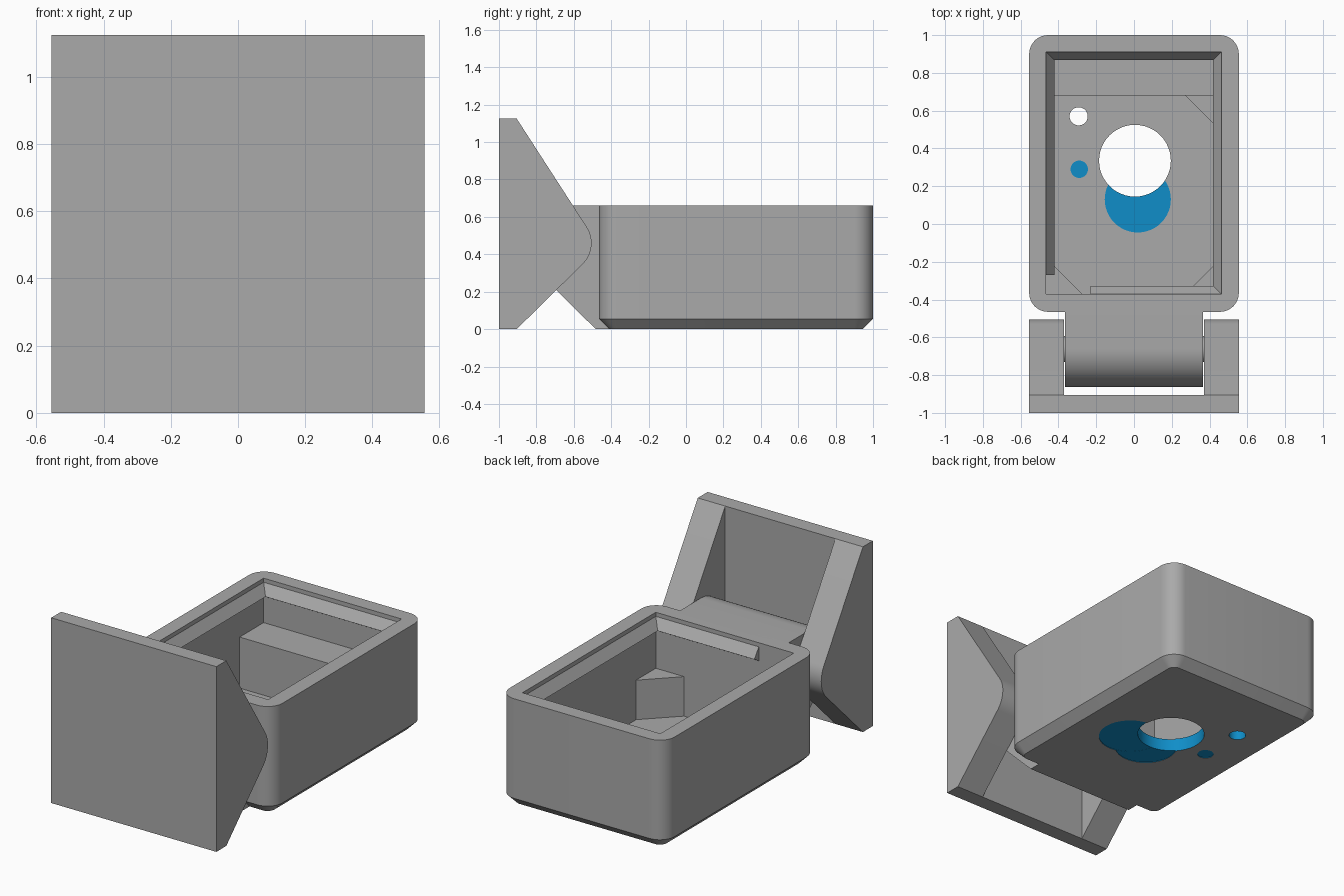
import bpy, bmesh, math
from mathutils import Vector

if "Cube" in bpy.data.objects:
    bpy.data.objects.remove(bpy.data.objects["Cube"])


def material(name, rgb):
    m = bpy.data.materials.new(name)
    m.diffuse_color = (*rgb, 1)
    m.use_nodes = True
    m.node_tree.nodes["Principled BSDF"].inputs["Base Color"].default_value = m.diffuse_color
    return m


GREY = material("grey plastic", (0.40, 0.40, 0.40))
BLUE = material("blue cut", (0.005, 0.27, 0.58))


def loft(name, rings, mat=GREY):
    """Closed solid through a list of equally long point rings."""
    bm = bmesh.new()
    vs = [[bm.verts.new(p) for p in r] for r in rings]
    n = len(vs[0])
    for a, b in zip(vs, vs[1:]):
        for i in range(n):
            j = (i + 1) % n
            bm.faces.new((a[i], a[j], b[j], b[i]))
    bm.faces.new(vs[0][::-1])
    bm.faces.new(vs[-1])
    bmesh.ops.recalc_face_normals(bm, faces=bm.faces)
    me = bpy.data.meshes.new(name)
    bm.to_mesh(me)
    bm.free()
    me.materials.append(mat)
    ob = bpy.data.objects.new(name, me)
    bpy.context.collection.objects.link(ob)
    return ob


def slab_x(name, yz, x0, x1):
    return loft(name, [[(x, y, z) for y, z in yz] for x in (x0, x1)])


def slab_z(name, xy, z0, z1, mat=GREY):
    return loft(name, [[(x, y, z) for x, y in xy] for z in (z0, z1)], mat)


def rect(x0, x1, y0, y1):
    return [(x0, y0), (x1, y0), (x1, y1), (x0, y1)]


def arc(cx, cy, r, a0, a1, n):
    return [(cx + r * math.cos(math.radians(a0 + (a1 - a0) * i / n)),
             cy + r * math.sin(math.radians(a0 + (a1 - a0) * i / n))) for i in range(n + 1)]


def circle(cx, cy, r, n=48):
    return arc(cx, cy, r, 0, 360, n)[:-1]


def rounded(inset):
    """Outline of the box, moved inwards by inset."""
    pts = []
    r = 0.1 - inset
    for k, (cx, cy) in enumerate([(0.455, 0.9), (-0.455, 0.9), (-0.455, -0.365), (0.455, -0.365)]):
        pts += arc(cx, cy, r, 90 * k, 90 * k + 90, 10)
    return pts


def smooth(ob):
    bpy.ops.object.select_all(action='DESELECT')
    ob.select_set(True)
    bpy.context.view_layer.objects.active = ob
    bpy.ops.object.shade_smooth_by_angle(angle=math.radians(30))


def cut(ob, cutter):
    mod = ob.modifiers.new("cut", 'BOOLEAN')
    mod.operation = 'DIFFERENCE'
    mod.solver = 'EXACT'
    mod.material_mode = 'TRANSFER'
    mod.object = cutter
    bpy.context.view_layer.objects.active = ob
    bpy.ops.object.modifier_apply(modifier=mod.name)
    bpy.data.objects.remove(cutter)


# Box shell with chamfered foot and open top
X0, X1, Y0, Y1, FLOOR, TOP = -0.465, 0.462, -0.37, 0.91, 0.08, 0.66
box = loft("box_shell", [[(x, y, z) for x, y in rounded(i)]
                         for i, z in ((0.055, 0), (0, 0.055), (0, TOP))])
cut(box, slab_z("cavity", rect(X0, X1, Y0, Y1), FLOOR, 1))

# Shallow blue marks on the floor and the underside, then the through holes
for x, y, r, z0, z1 in [(0.02, 0.13, 0.175, FLOOR - 0.003, 0.2),
                        (-0.29, 0.29, 0.046, FLOOR - 0.003, 0.2),
                        (0.02, 0.13, 0.175, -0.1, 0.003),
                        (0.17, 0.17, 0.18, -0.1, 0.0035),
                        (-0.29, 0.29, 0.046, -0.1, 0.003),
                        (0.005, 0.335, 0.19, -0.2, 0.25),
                        (-0.293, 0.57, 0.048, -0.2, 0.25)]:
    cut(box, slab_z("hole", circle(x, y, r), z0, z1, BLUE))
smooth(box)

# Rear block and triangular corner posts inside the box
E = 0.02
slab_z("rear_block", rect(X0 - E, X1 + E, 0.68, Y1 + E), FLOOR - E, 0.39)
L = 0.19
for name, cx, cy, sx, sy in [("front_right_post", X1, Y0, -1, 1),
                             ("front_left_post", X0, Y0, 1, 1),
                             ("rear_right_post", X1, 0.68, -1, -1)]:
    slab_z(name, [(cx, cy), (cx + sx * L, cy), (cx, cy + sy * L)], FLOOR - 0.005, 0.32)


# Triangular lid ridges under the rim
def ridge(name, start, end, inward):
    rings = []
    for p in (start, end):
        rings.append([Vector((*p, z)) + Vector((*inward, 0)) * d
                      for d, z in ((0, 0.635), (0.043, 0.575), (0, 0.55))])
    loft(name, rings)


ridge("left_ridge", (X0, Y1), (X0, -0.27), (1, 0))
ridge("right_ridge", (X1, Y1), (X1, Y0), (-1, 0))
ridge("rear_ridge", (X0, Y1), (X1, Y1), (0, -1))
ridge("front_ridge", (-0.23, Y0), (X1, Y0), (0, 1))

# Hinge arm reaching from the box, rounded at its end
PY, PZ = -0.662, 0.46
arm = [(-0.40, TOP)] + arc(PY, PZ, 0.2, 90, 225, 24) + [(-0.483, 0), (-0.40, 0)]
smooth(slab_x("hinge_arm", arm, -0.365, 0.365))
smooth(slab_x("hinge_pin", circle(PY, PZ, 0.068, 32), -0.40, 0.40))

# Wall plate with two cheeks that carry the pin
slab_x("wall_plate", [(-1, 0), (-0.905, 0), (-0.905, 1.125), (-1, 1.125)], -0.555, 0.555)
cheek = [(-0.92, 0), (-0.905, 0)] + arc(PY, PZ, 0.157, -45, 33.2, 14) + [(-0.905, 1.125), (-0.92, 1.125)]
for name, s in (("left_cheek", -1), ("right_cheek", 1)):
    smooth(slab_x(name, cheek, s * 0.37, s * 0.555))
